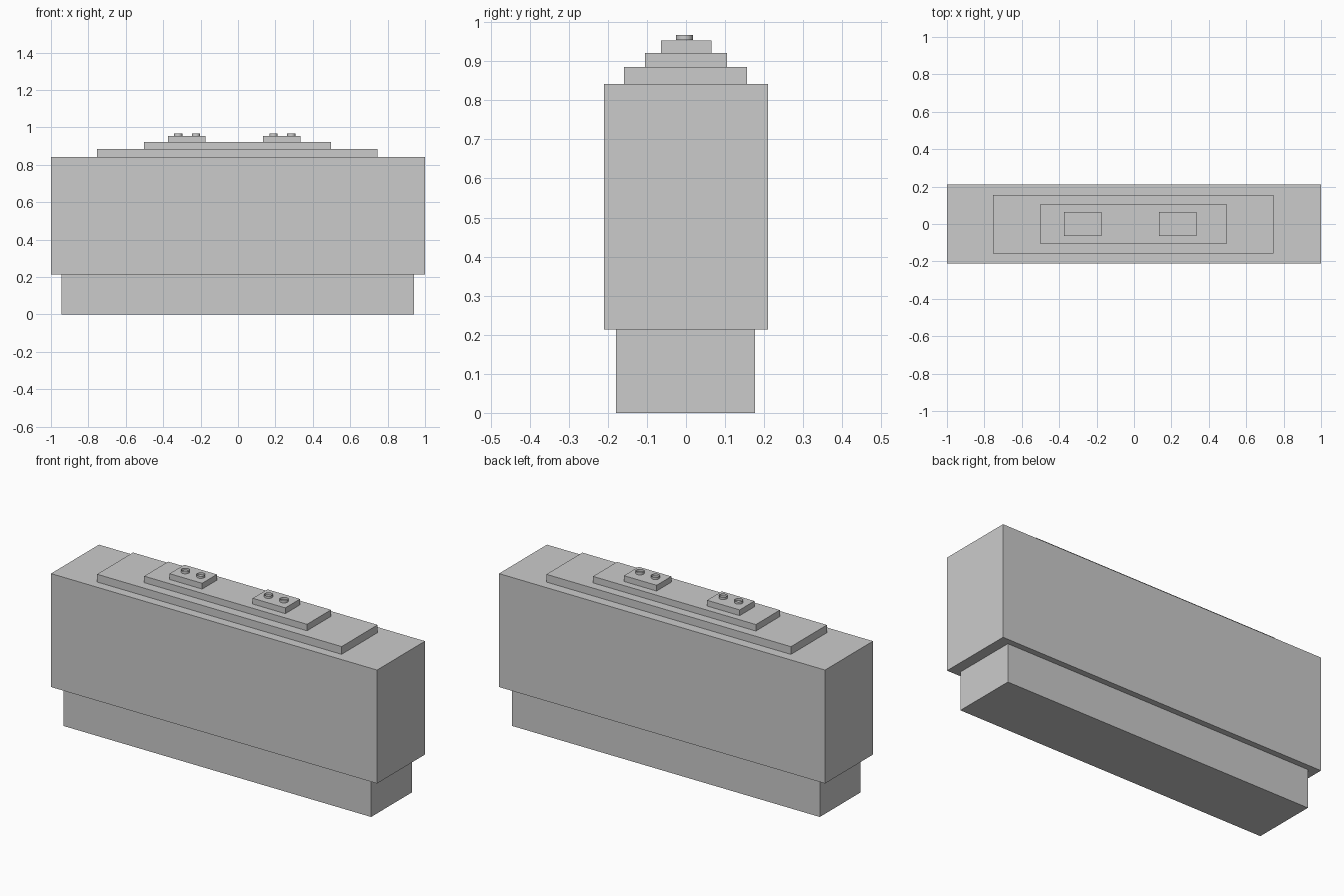
import bpy

if "Cube" in bpy.data.objects:
    bpy.data.objects.remove(bpy.data.objects["Cube"])


def box(name, x0, x1, y0, y1, z0, z1):
    bpy.ops.mesh.primitive_cube_add(
        size=1, location=((x0 + x1) / 2, (y0 + y1) / 2, (z0 + z1) / 2))
    ob = bpy.context.object
    ob.name = name
    ob.scale = (x1 - x0, y1 - y0, z1 - z0)
    bpy.ops.object.transform_apply(location=False, rotation=False, scale=True)
    return ob


# Recessed base and main body
box("base", -0.945, 0.942, -0.179, 0.177, 0, 0.213)
box("body", -1, 1, -0.21, 0.21, 0.213, 0.842)

# Stepped roof
box("lower_roof_tier", -0.753, 0.747, -0.159, 0.156, 0.842, 0.885)
box("upper_roof_tier", -0.502, 0.497, -0.105, 0.105, 0.885, 0.921)

# Roof pads, each with two short open vent rings
for side, x0, rings in (("left", -0.375, (-0.32, -0.225)),
                        ("right", 0.135, (0.19, 0.285))):
    box(side + "_pad", x0, x0 + 0.2, -0.064, 0.065, 0.921, 0.953)
    for i, x in enumerate(rings):
        bpy.ops.mesh.primitive_cylinder_add(
            vertices=24, radius=0.022, depth=0.013, end_fill_type='NOTHING',
            location=(x, -0.004, 0.9605))
        bpy.context.object.name = f"{side}_vent_ring_{i + 1}"
        bpy.ops.object.shade_smooth_by_angle()
